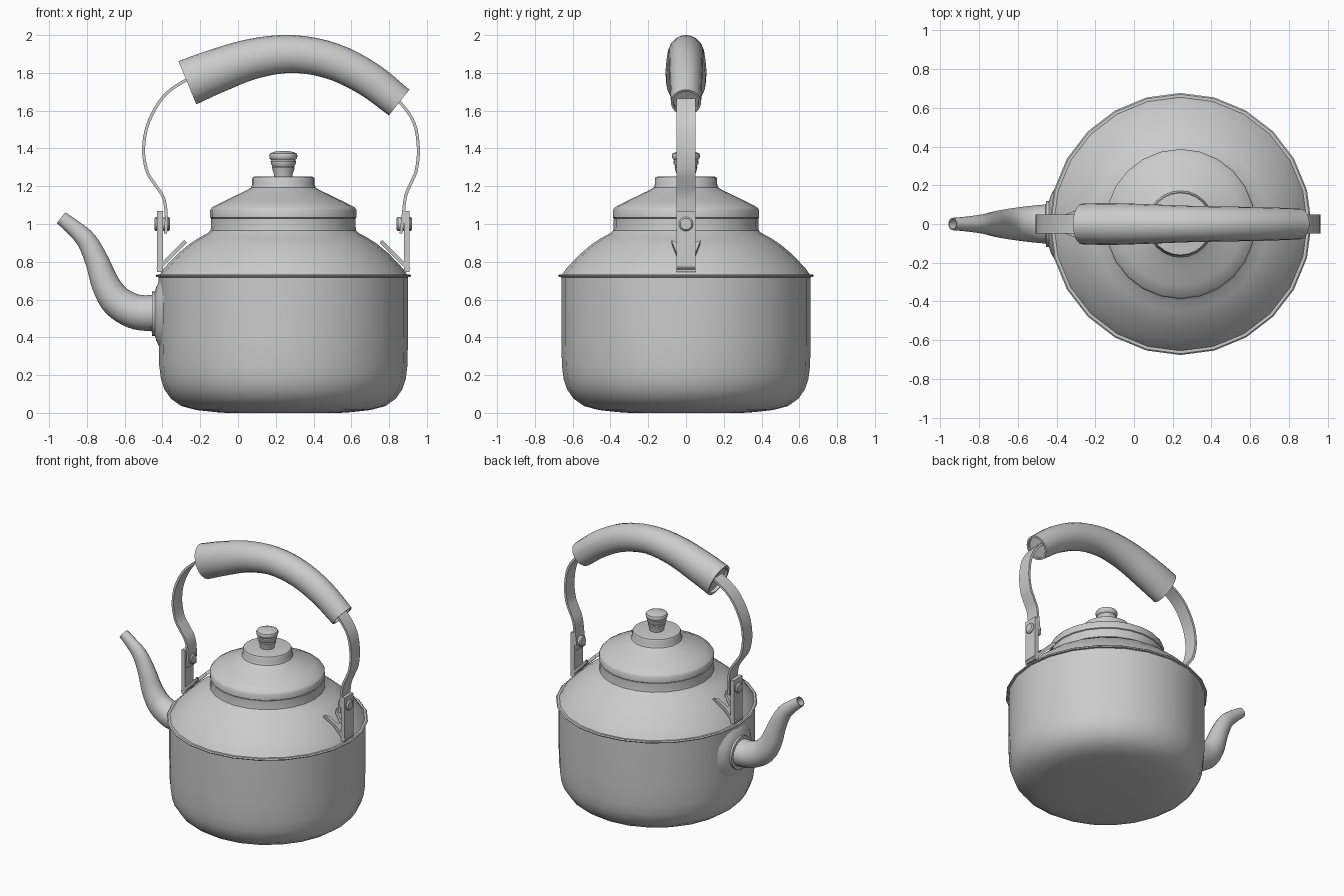
import bpy, bmesh, math
from mathutils import Vector

if "Cube" in bpy.data.objects:
    bpy.data.objects.remove(bpy.data.objects["Cube"])

CX = 0.24  # axis of the pot


def finish(name, bm, angle=35):
    bmesh.ops.remove_doubles(bm, verts=bm.verts, dist=1e-5)
    bmesh.ops.recalc_face_normals(bm, faces=bm.faces)
    me = bpy.data.meshes.new(name)
    bm.to_mesh(me)
    bm.free()
    me.shade_smooth()
    me.set_sharp_from_angle(angle=math.radians(angle))
    ob = bpy.data.objects.new(name, me)
    bpy.context.collection.objects.link(ob)
    return ob


def skin(bm, rings):
    """Join successive closed rings of points with quads."""
    rows = [[bm.verts.new(p) for p in r] for r in rings]
    n = len(rows[0])
    for a, b in zip(rows, rows[1:]):
        for i in range(n):
            j = (i + 1) % n
            bm.faces.new((a[i], a[j], b[j], b[i]))
    return rows


def lathe(name, profile, n=24, axis="Z", origin=(CX, 0, 0)):
    """Revolve (radius, height) pairs; the ends are capped."""
    bm = bmesh.new()
    rings = []
    for r, h in profile:
        ring = []
        for i in range(n):
            a = 2 * math.pi * i / n
            c, s = r * math.cos(a), r * math.sin(a)
            p = (c, s, h) if axis == "Z" else (h, c, s)
            ring.append(Vector(p) + Vector(origin))
        rings.append(ring)
    rows = skin(bm, rings)
    bm.faces.new(rows[0])
    bm.faces.new(rows[-1])
    return finish(name, bm)


def smooth_path(pts, steps=4):
    """Catmull-Rom sampling of tuples."""
    P = [Vector(p) for p in pts]
    P = [2 * P[0] - P[1]] + P + [2 * P[-1] - P[-2]]
    out = []
    for k in range(1, len(P) - 2):
        a, b, c, d = P[k - 1:k + 3]
        for s in range(steps):
            t = s / steps
            out.append(0.5 * (2 * b + (c - a) * t + (2 * a - 5 * b + 4 * c - d) * t * t
                              + (3 * b - a - 3 * c + d) * t ** 3))
    return out + [P[-2]]


def sweep(name, pts, section, recess=None):
    """Sweep a (normal, y) section along (x, z, normal size, y size) points."""
    path = smooth_path(pts)
    rings = []
    for i, p in enumerate(path):
        d = path[min(i + 1, len(path) - 1)] - path[max(i - 1, 0)]
        t = Vector((d[0], 0, d[1])).normalized()
        nrm = Vector((-t.z, 0, t.x))
        o = Vector((p[0], 0, p[1]))
        make = lambda k, off: [o + t * off + nrm * u * p[2] * k + Vector((0, v * p[3] * k, 0))
                               for u, v in section]
        ring = make(1, 0)
        if recess and i == 0 and recess[0]:
            rings += [make(recess[0], recess[2]), make(recess[0], 0)]
        rings.append(ring)
        if recess and i == len(path) - 1:
            rings += [make(recess[1], 0), make(recess[1], -recess[2])]
    bm = bmesh.new()
    rows = skin(bm, rings)
    bm.faces.new(rows[0])
    bm.faces.new(rows[-1])
    return finish(name, bm)


def circle(n):
    return [(math.cos(2 * math.pi * i / n), math.sin(2 * math.pi * i / n)) for i in range(n)]


RECT = [(-1, -1), (1, -1), (1, 1), (-1, 1)]

# Pot with rounded base, rolled rim, domed shoulder and neck
lathe("pot_body", [
    (0.30, 0.0), (0.36, 0.004), (0.46, 0.015), (0.54, 0.036), (0.595, 0.075), (0.63, 0.125),
    (0.648, 0.18), (0.657, 0.25), (0.66, 0.40), (0.66, 0.718), (0.673, 0.72), (0.677, 0.727),
    (0.67, 0.733), (0.655, 0.733), (0.635, 0.762), (0.60, 0.80), (0.555, 0.846), (0.50, 0.892),
    (0.45, 0.925), (0.40, 0.952), (0.386, 0.965), (0.383, 0.985), (0.383, 1.028)])

# Lid with raised crown
lathe("lid", [
    (0.375, 1.026), (0.387, 1.034), (0.387, 1.075), (0.378, 1.088), (0.32, 1.118), (0.25, 1.152),
    (0.195, 1.178), (0.172, 1.192), (0.165, 1.21), (0.165, 1.24), (0.16, 1.249), (0.15, 1.251)])

# Stepped knob
lathe("lid_knob", [
    (0.048, 1.245), (0.05, 1.265), (0.058, 1.29), (0.06, 1.298), (0.057, 1.305), (0.066, 1.32),
    (0.067, 1.332), (0.063, 1.338), (0.072, 1.348), (0.075, 1.362), (0.07, 1.374), (0.05, 1.382),
    (0.02, 1.386)])

# Spout, open at the tip, with a collar flaring into the pot wall
sweep("spout", [
    (-0.40, 0.53, 0.10, 0.105), (-0.47, 0.528, 0.095, 0.10), (-0.55, 0.538, 0.092, 0.092),
    (-0.64, 0.59, 0.086, 0.08), (-0.70, 0.68, 0.075, 0.07), (-0.745, 0.80, 0.063, 0.058),
    (-0.80, 0.91, 0.053, 0.047), (-0.87, 0.98, 0.043, 0.038), (-0.937, 1.033, 0.036, 0.032)],
    circle(16), recess=(0, 0.8, 0.05))
lathe("spout_collar", [
    (0.20, -0.395), (0.165, -0.422), (0.14, -0.433), (0.118, -0.44), (0.118, -0.455),
    (0.09, -0.457)], axis="X", origin=(0, 0, 0.525))

# Grip with recessed ends
sweep("handle_grip", [
    (-0.268, 1.748, 0.124, 0.105), (-0.12, 1.808, 0.117, 0.108), (0.08, 1.875, 0.107, 0.102),
    (0.29, 1.90, 0.10, 0.094), (0.50, 1.862, 0.097, 0.09), (0.69, 1.768, 0.093, 0.086),
    (0.853, 1.643, 0.087, 0.08)], circle(20), recess=(0.85, 0.85, 0.02))

# Bent flat straps
left = [(-0.383, 0.95), (-0.38, 1.05), (-0.395, 1.14), (-0.44, 1.21), (-0.482, 1.28),
        (-0.50, 1.40), (-0.473, 1.54), (-0.39, 1.68), (-0.27, 1.765), (-0.20, 1.79)]
right = [(0.863, 0.95), (0.875, 1.05), (0.888, 1.15), (0.92, 1.225), (0.945, 1.29),
         (0.955, 1.40), (0.934, 1.53), (0.87, 1.63), (0.78, 1.71)]
for side, pts in (("left", left), ("right", right)):
    sweep("strap_" + side, [(x, z, 0.008, 0.05) for x, z in pts], RECT)


def prism(name, pts, offset):
    bm = bmesh.new()
    lo = [bm.verts.new(p) for p in pts]
    hi = [bm.verts.new(Vector(p) + Vector(offset)) for p in pts]
    for i in range(len(pts)):
        j = (i + 1) % len(pts)
        bm.faces.new((lo[i], lo[j], hi[j], hi[i]))
    bm.faces.new(lo)
    bm.faces.new(hi)
    return finish(name, bm)


for side, s in (("left", -1), ("right", 1)):
    X = lambda r: CX + s * r
    # Upright lug plate
    prism("lug_plate_" + side, [(X(0.638), y, z) for y, z in
          ((-0.05, 0.745), (0.05, 0.745), (0.05, 1.07), (-0.05, 1.07))], (s * 0.03, 0, 0))
    # Forked foot lying on the shoulder
    foot = [(0.66, 0.05), (0.58, 0.05), (0.51, 0.078), (0.525, 0.045), (0.58, 0.02)]
    outline = foot + [(r, -y) for r, y in reversed(foot)]
    slope = lambda r: 0.75 + (0.66 - r) * 1.0
    prism("lug_foot_" + side, [(X(r), y, slope(r)) for r, y in outline], (s * 0.014, 0, 0.016))
    # Pivot rivet
    lathe("rivet_" + side, [(0.03, s * 0.60), (0.038, s * 0.607), (0.038, s * 0.673),
          (0.03, s * 0.682)], n=16, axis="X", origin=(CX, 0, 1.0))
